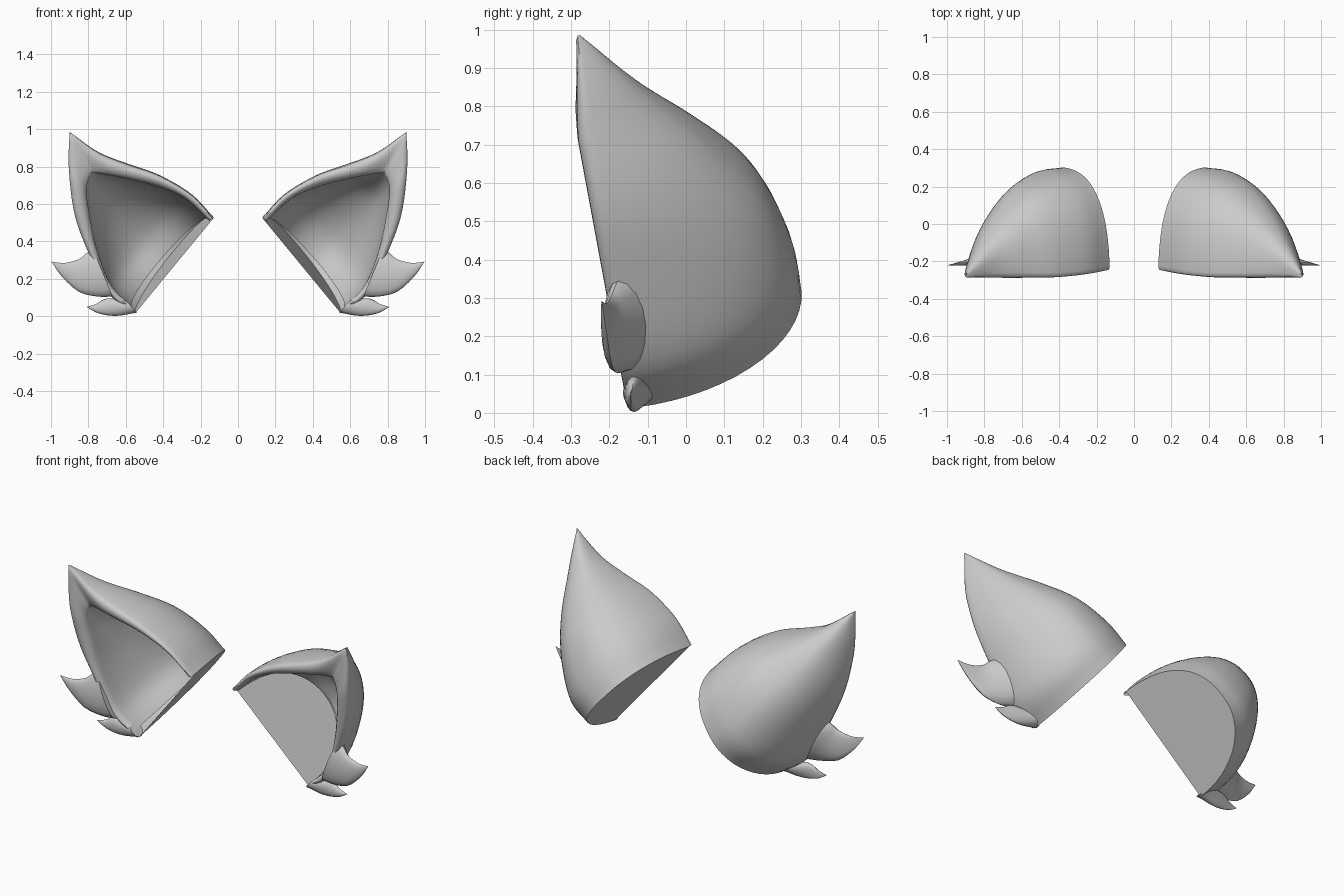
import bpy, bmesh, math
from mathutils import Vector

if "Cube" in bpy.data.objects:
    bpy.data.objects.remove(bpy.data.objects["Cube"])

N_SEC, N_ARC, N_RIM = 28, 32, 5


def spline(pts, u):
    """Catmull-Rom through evenly spaced control points, u in 0..1"""
    p = [Vector(q) for q in pts]
    p = [2 * p[0] - p[1]] + p + [2 * p[-1] - p[-2]]
    f = u * (len(pts) - 1)
    i = min(int(f), len(pts) - 2)
    t = f - i
    a, b, c, d = p[i:i + 4]
    return 0.5 * (2 * b + (c - a) * t + (2 * a - 5 * b + 4 * c - d) * t * t
                  + (3 * b - a - 3 * c + d) * t ** 3)


def rim_y(z):
    return max(-0.145 - 0.185 * z, -0.283)


def arc(o, i, back, eo, ei):
    """Half superellipse from o round the back point to i, own fullness per side"""
    m = (o + i) / 2
    pts = []
    for k in range(N_ARC):
        a = math.pi * k / (N_ARC - 1)
        c, s = math.cos(a), max(math.sin(a), 0)
        e = eo if c > 0 else ei
        c = math.copysign(abs(c) ** e, c)
        pts.append(m + (o - m) * c + (back - m) * s ** e)
    return pts


def rolled_rim(a, b, height):
    """Rounded lip between two edge points, bulging to the front"""
    pts = []
    for k in range(1, N_RIM + 1):
        w = math.pi * k / (N_RIM + 1)
        p = a.lerp(b, (1 - math.cos(w)) / 2)
        pts.append(p - Vector((0, height * math.sin(w), 0)))
    return pts


def loft(bm, rings):
    vs = [[bm.verts.new(p) for p in r] for r in rings]
    n = len(rings[0])
    for a, b in zip(vs, vs[1:]):
        for k in range(n):
            bm.faces.new((a[k], a[(k + 1) % n], b[(k + 1) % n], b[k]))
    return vs


def finish(name, bm):
    bmesh.ops.remove_doubles(bm, verts=bm.verts, dist=0.0008)
    bmesh.ops.recalc_face_normals(bm, faces=bm.faces)
    me = bpy.data.meshes.new(name)
    bm.to_mesh(me)
    bm.free()
    ob = bpy.data.objects.new(name, me)
    bpy.context.collection.objects.link(ob)
    ob.modifiers.new("Mirror", 'MIRROR').use_mirror_merge = False
    bpy.ops.object.select_all(action='DESELECT')
    ob.select_set(True)
    bpy.context.view_layer.objects.active = ob
    bpy.ops.object.shade_smooth_by_angle(angle=math.radians(55))
    return ob


# Ear shell: outer and inner edges as (x, z), back line as (dx, y, dz)
outer_o = [(.55, .015), (.69, .12), (.80, .34), (.875, .55), (.905, .8), (.90, .985)]
outer_i = [(.13, .525), (.25, .65), (.42, .75), (.59, .81), (.75, .875), (.90, .985)]
inner_o = [(.57, .055), (.68, .17), (.755, .36), (.795, .55), (.81, .68), (.785, .77)]
inner_i = [(.155, .51), (.28, .625), (.42, .69), (.57, .73), (.69, .755), (.785, .77)]
outer_b = [(.02, .30, .06), (.005, .28, .04), (-.01, .20, .03), (-.02, .06, .025), (-.02, -.115, .01), (0, -.275, 0)]
inner_b = [(.02, .28, .055), (.01, .255, .03), (0, .165, .015), (0, .03, .01), (0, -.13, 0), (0, -.26, 0)]


def edge(pts, u, dy):
    p = spline(pts, u)
    return Vector((p.x, rim_y(p.y) + dy, p.y))


def back_point(o, i, b, u):
    d, m = spline(b, u), (o + i) / 2
    return Vector((m.x + d.x, d.y, m.z + d.z))


rings = []
for s in range(N_SEC):
    u = s / (N_SEC - 1)
    fade = min(1, 4 * (1 - u))
    lip = .012 + .022 * fade
    o, i = edge(outer_o, u, .022 * fade), edge(outer_i, u, .022 * fade)
    p, q = edge(inner_o, u, .035), edge(inner_i, u, .035)
    ring = arc(o, i, back_point(o, i, outer_b, u), 1.03, .8)
    ring += rolled_rim(i, q, lip)
    ring += arc(q, p, back_point(p, q, inner_b, u), .83, 1.05)
    ring += rolled_rim(p, o, lip)
    rings.append(ring)
bm = bmesh.new()
vs = loft(bm, rings)

# Base closing the bottom of the ear, strips across from side to side
base = vs[0][:N_ARC]
for k in range(N_ARC // 2 - 1):
    j = N_ARC - 1 - k
    bm.faces.new((base[k], base[k + 1], base[j - 1], base[j]))
finish("ear_shell", bm)


# Fur tufts: upper and lower edges as (x, z), flaring into the shell at the back
def tuft(name, upper, lower, y0, y1, front, back):
    rings = []
    for s in range(13):
        u = s / 12
        a, b = spline(upper, u), spline(lower, u)
        m, h = (a + b) / 2, (a - b) / 2
        y = y0 + (y1 - y0) * u
        ring = []
        for k in range(16):
            w = 2 * math.pi * k / 16
            c, d = math.cos(w), math.sin(w)
            t = back * (1 - u) ** 2 if d > 0 else front * (1 - u) ** .8
            ring.append(Vector((m.x + h.x * c, y + t * d, m.y + h.y * c)))
        rings.append(ring)
    bm = bmesh.new()
    vs = loft(bm, rings)
    bm.faces.new(vs[0])
    finish(name, bm)


tuft("large_tuft",
     [(.775, .36), (.815, .335), (.85, .305), (.925, .285), (.998, .292)],
     [(.67, .105), (.75, .105), (.85, .13), (.94, .21), (.998, .292)],
     -.17, -.22, .045, .085)
tuft("small_tuft",
     [(.60, .085), (.70, .095), (.76, .065), (.81, .05)],
     [(.54, .02), (.65, .002), (.745, .015), (.81, .05)],
     -.13, -.145, .035, .05)
